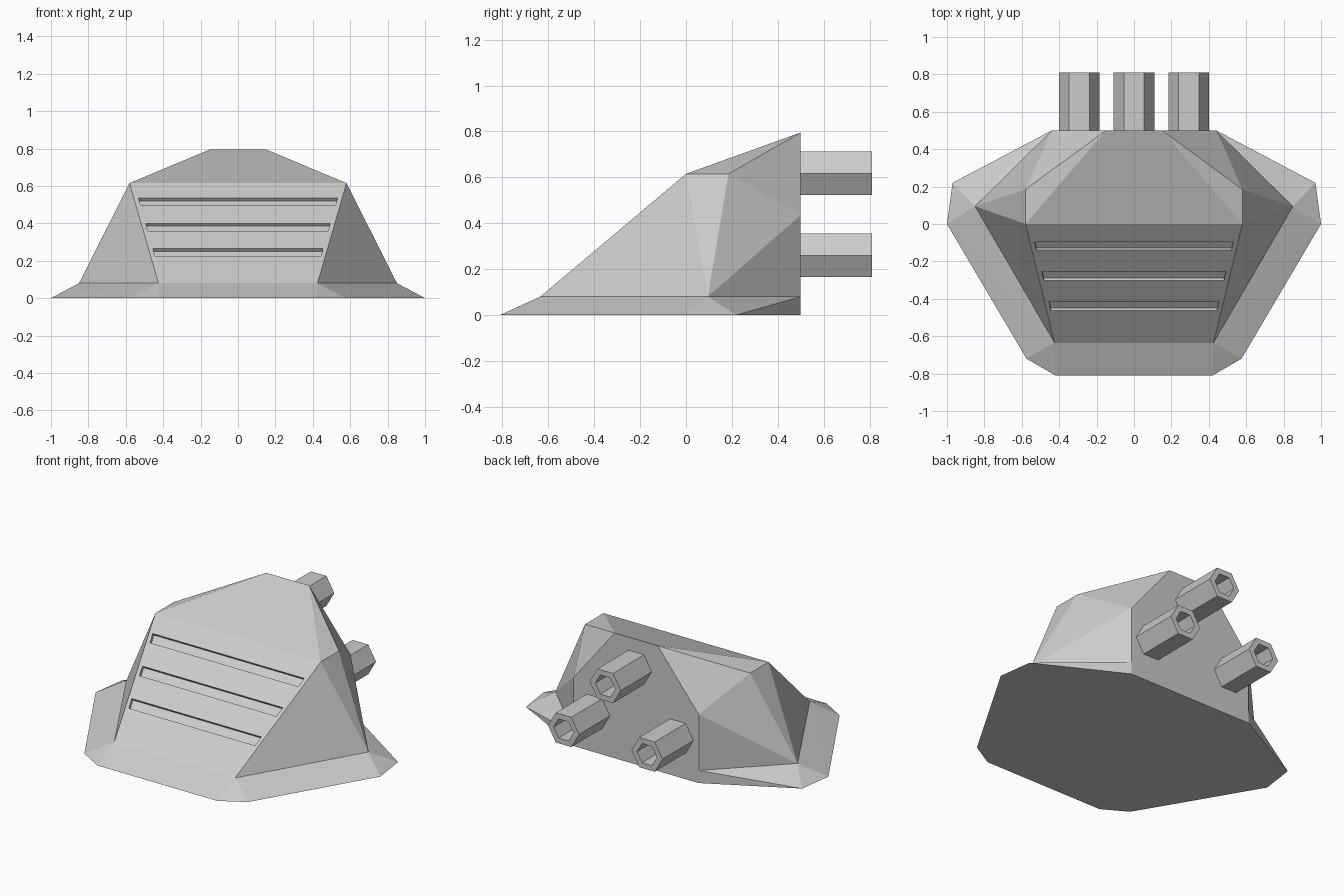
import bpy, bmesh
from math import cos, sin, radians
from mathutils import Vector

if "Cube" in bpy.data.objects:
    bpy.data.objects.remove(bpy.data.objects["Cube"])


def make_object(name, bm):
    bmesh.ops.recalc_face_normals(bm, faces=bm.faces)
    mesh = bpy.data.meshes.new(name)
    bm.to_mesh(mesh)
    bm.free()
    obj = bpy.data.objects.new(name, mesh)
    bpy.context.collection.objects.link(obj)
    return obj


def mirrored_hull(bm, half):
    verts = [bm.verts.new((s * x, y, z)) for x, y, z in half for s in (1, -1)]
    bmesh.ops.convex_hull(bm, input=verts)


# Faceted housing: sloping skirt plus upper body sharing one ring
RING_Z = 0.08
ring = [(0.425, -0.635, RING_Z), (0.85, 0.095, RING_Z), (0.44, 0.5, RING_Z)]
foot = [(0.42, -0.81, 0), (0.575, -0.72, 0), (1.0, 0.0, 0), (0.97, 0.22, 0), (0.44, 0.5, 0)]
crown = [(0.58, 0, 0.615), (0.58, 0.185, 0.615), (0.44, 0.5, 0.435), (0.15, 0.5, 0.795)]

bm = bmesh.new()
mirrored_hull(bm, foot + ring)
mirrored_hull(bm, ring + crown)
inner = [f for f in bm.faces if all(abs(v.co.z - RING_Z) < 1e-4 for v in f.verts)]
bmesh.ops.delete(bm, geom=inner, context='FACES')
bmesh.ops.remove_doubles(bm, verts=bm.verts, dist=1e-4)
bmesh.ops.dissolve_limit(bm, angle_limit=radians(0.5), verts=bm.verts, edges=bm.edges)
housing = make_object("housing", bm)

# Vent slots cut square into the sloping front
bottom, top = Vector((0, -0.635, RING_Z)), Vector((0, 0, 0.615))
up = (top - bottom).normalized()
normal = Vector((0, -up.z, up.y))


def on_slope(z):
    return bottom + (top - bottom) * ((z - bottom.z) / (top.z - bottom.z))


bm = bmesh.new()
for z_top, z_low, w_top, w_low in ((0.535, 0.497, 0.532, 0.521),
                                   (0.400, 0.360, 0.493, 0.482),
                                   (0.265, 0.225, 0.455, 0.444)):
    verts = []
    for z, w in ((z_top, w_top), (z_low, w_low)):
        for depth in (0.03, -0.02):
            for s in (-1, 1):
                verts.append(bm.verts.new(on_slope(z) + normal * depth + Vector((s * w, 0, 0))))
    bmesh.ops.convex_hull(bm, input=verts)
cutter = make_object("vent_cutter", bm)
cutter.hide_render = True

cut = housing.modifiers.new("vents", 'BOOLEAN')
cut.operation = 'DIFFERENCE'
cut.solver = 'EXACT'
cut.object = cutter
bpy.context.view_layer.objects.active = housing
bpy.ops.object.modifier_apply(modifier=cut.name)
bpy.data.objects.remove(cutter)


# Hollow hexagonal exhaust tubes on the back wall
def hex_tube(name, x, z, outer=0.109, inner=0.07, y0=0.5, y1=0.81):
    bm = bmesh.new()
    loops = [[bm.verts.new((x + r * cos(radians(60 * i)), y, z + r * sin(radians(60 * i))))
              for i in range(6)]
             for r, y in ((outer, y0), (outer, y1), (inner, y1), (inner, y0))]
    for a, b in zip(loops, loops[1:] + loops[:1]):
        for i in range(6):
            j = (i + 1) % 6
            bm.faces.new((a[i], a[j], b[j], b[i]))
    return make_object(name, bm)


hex_tube("exhaust_top", 0, 0.617)
hex_tube("exhaust_left", -0.293, 0.26)
hex_tube("exhaust_right", 0.293, 0.26)
